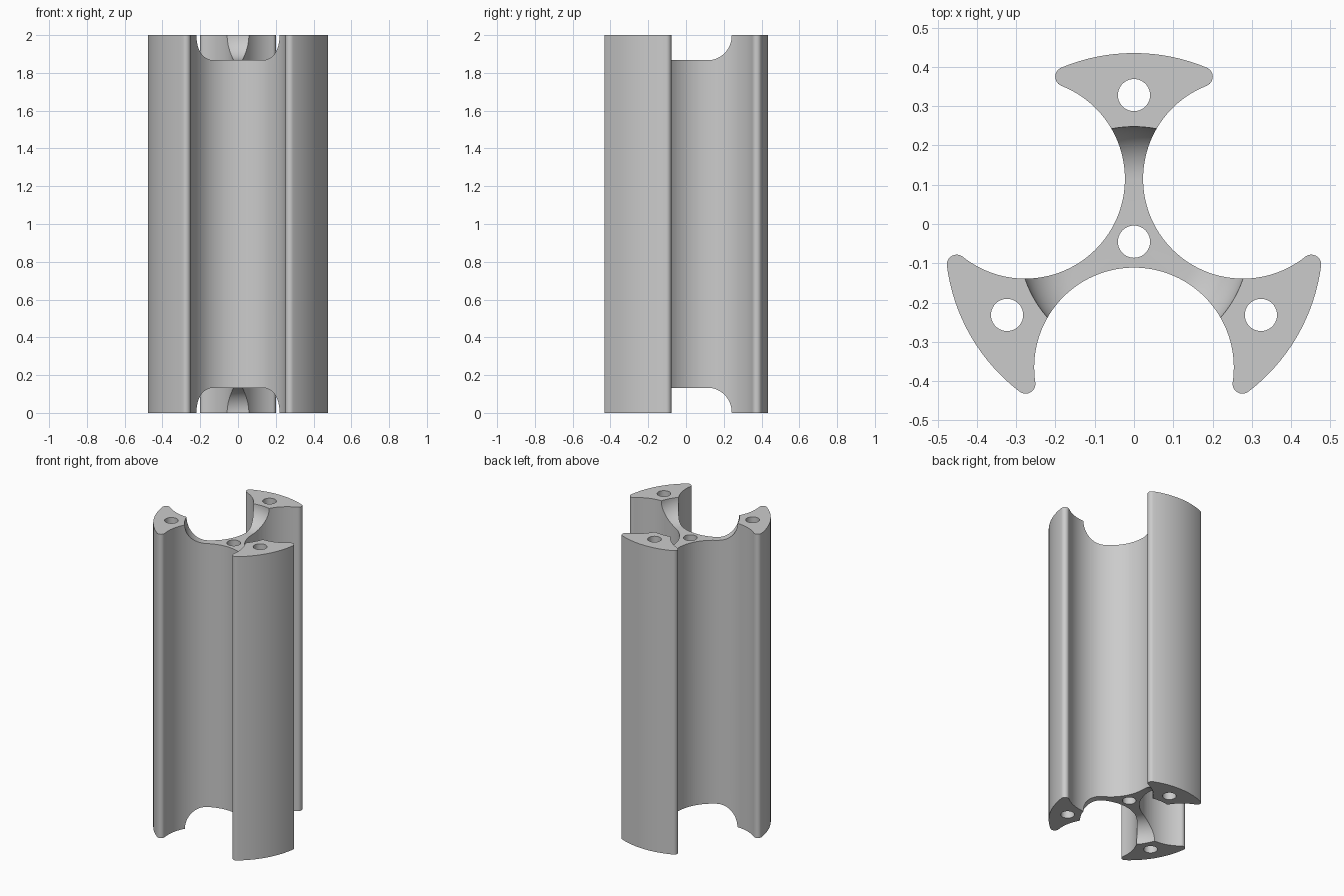
import bpy, bmesh
from math import sin, cos, pi, acos, atan2, tau
from mathutils import Matrix, Vector

cube = bpy.data.objects.get("Cube")
if cube:
    bpy.data.objects.remove(cube, do_unlink=True)

HEIGHT, AXIS_Y = 2.0, -0.045
OUTER_R, TIP_R = 0.48, 0.025             # outer wall, rounded lobe tips
SCALLOP_R, SCALLOP_D = 0.254, 0.32       # concave flutes between the lobes
HOLE_R, HOLE_D = 0.041, 0.373            # bores
RECESS_R, RECESS_DEPTH = 0.293, 0.133    # dished recess at both ends

grey = bpy.data.materials.new("grey")
grey.use_nodes = True
grey.diffuse_color = (0.6, 0.6, 0.6, 1)
grey.node_tree.nodes["Principled BSDF"].inputs["Base Color"].default_value = grey.diffuse_color


def make_object(name, bm):
    bmesh.ops.recalc_face_normals(bm, faces=bm.faces)
    mesh = bpy.data.meshes.new(name)
    bm.to_mesh(mesh)
    bm.free()
    obj = bpy.data.objects.new(name, mesh)
    bpy.context.collection.objects.link(obj)
    obj.location.y = AXIS_Y
    mesh.materials.append(grey)
    return obj


def arc(center, radius, start, end, steps):
    """Points along an arc, leaving out the last one."""
    angles = [start + (end - start) * i / steps for i in range(steps)]
    return [Vector((center[0] + radius * cos(a), center[1] + radius * sin(a), 0)) for a in angles]


# One third of the outline: tip, flute, tip, outer wall, all tangent
tip_d = OUTER_R - TIP_R
reach = SCALLOP_R + TIP_R
tip_a = acos((tip_d ** 2 + SCALLOP_D ** 2 - reach ** 2) / (2 * tip_d * SCALLOP_D))
tip_x, tip_y = tip_d * cos(tip_a), tip_d * sin(tip_a)
contact = atan2(tip_y, tip_x - SCALLOP_D)
third = arc((tip_x, -tip_y), TIP_R, -tip_a, pi - contact, 12)
third += arc((SCALLOP_D, 0), SCALLOP_R, -contact, contact - tau, 64)
third += arc((tip_x, tip_y), TIP_R, contact - pi, tip_a, 12)
third += arc((0, 0), OUTER_R, tip_a, tau / 3 - tip_a, 24)

# Three-lobed column
bm = bmesh.new()
outline = []
for k in range(3):
    turn = Matrix.Rotation(-pi / 2 + k * tau / 3, 3, 'Z')
    outline += [bm.verts.new(turn @ p) for p in third]
base = bm.faces.new(outline)
top = bmesh.ops.extrude_face_region(bm, geom=[base])["geom"]
bmesh.ops.translate(bm, vec=(0, 0, HEIGHT),
                    verts=[v for v in top if isinstance(v, bmesh.types.BMVert)])
column = make_object("three_lobed_column", bm)

# Bore cutters: one on the axis, one through each lobe
bm = bmesh.new()
centres = [Vector((0, 0, HEIGHT / 2))]
for k in range(3):
    a = pi / 2 + k * tau / 3
    centres.append(Vector((HOLE_D * cos(a), HOLE_D * sin(a), HEIGHT / 2)))
for c in centres:
    bmesh.ops.create_cone(bm, cap_ends=True, segments=40, radius1=HOLE_R, radius2=HOLE_R,
                          depth=HEIGHT + 0.4, matrix=Matrix.Translation(c))
cutters = [make_object("bore_cutter", bm)]


# Recess cutters: a round pan with a quarter-round bottom edge, spun about the axis
def recess_cutter(name, end_z, sign):
    bm = bmesh.new()
    flat_r = RECESS_R - RECESS_DEPTH
    profile = [(0, RECESS_DEPTH)]
    for i in range(17):
        a = pi / 2 * i / 16
        profile.append((flat_r + RECESS_DEPTH * sin(a), RECESS_DEPTH * cos(a)))
    profile += [(RECESS_R, -0.1), (0, -0.1)]
    verts = [bm.verts.new((r, 0, end_z - sign * depth)) for r, depth in profile]
    edges = [bm.edges.new(pair) for pair in zip(verts, verts[1:])]
    bmesh.ops.spin(bm, geom=verts + edges, cent=(0, 0, 0), axis=(0, 0, 1),
                   angle=tau, steps=96, use_merge=True)
    bmesh.ops.remove_doubles(bm, verts=bm.verts, dist=1e-5)
    return make_object(name, bm)


cutters.append(recess_cutter("top_recess_cutter", HEIGHT, 1))
cutters.append(recess_cutter("bottom_recess_cutter", 0, -1))

# Cut, apply and tidy up
bpy.context.view_layer.objects.active = column
for cutter in cutters:
    cutter.hide_render = True
    mod = column.modifiers.new(cutter.name, 'BOOLEAN')
    mod.operation, mod.solver, mod.object = 'DIFFERENCE', 'EXACT', cutter
    bpy.ops.object.modifier_apply(modifier=mod.name)
for cutter in cutters:
    bpy.data.objects.remove(cutter, do_unlink=True)

bpy.ops.object.select_all(action='DESELECT')
column.select_set(True)
bpy.ops.object.shade_smooth_by_angle(angle=0.5)
